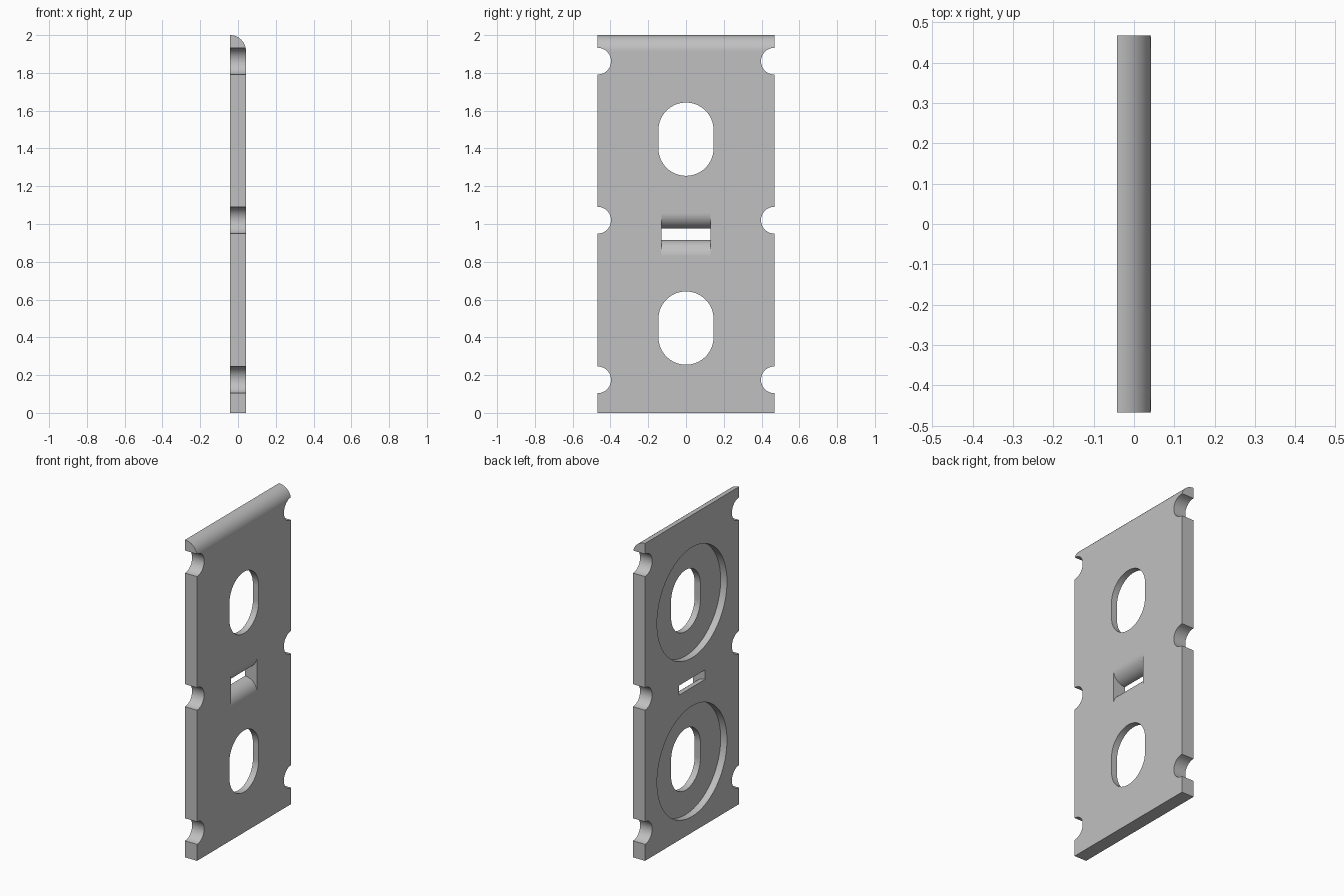
import bpy, bmesh
from math import sin, cos, pi, radians

if "Cube" in bpy.data.objects:
    bpy.data.objects.remove(bpy.data.objects["Cube"], do_unlink=True)

T = 0.042            # half thickness
W = 0.468            # half width
R = 2 * T            # edge rounding spans the whole thickness
OVER = 0.03          # cutter overshoot

grey = bpy.data.materials.new("plain grey")
grey.use_nodes = True
colour = (0.53, 0.53, 0.53, 1)
grey.diffuse_color = colour
grey.node_tree.nodes["Principled BSDF"].inputs["Base Color"].default_value = colour


def arc(cu, cv, r, start, end, steps):
    """Points on an arc, angles in degrees."""
    angles = [radians(start + (end - start) * i / steps) for i in range(steps + 1)]
    return [(cu + r * cos(a), cv + r * sin(a)) for a in angles]


def prism(name, profile, axis, lo, hi):
    """Extrude a closed profile along x (profile is y, z) or y (profile is x, z)."""
    place = (lambda u, v, d: (d, u, v)) if axis == "x" else (lambda u, v, d: (u, d, v))
    bm = bmesh.new()
    face = bm.faces.new([bm.verts.new(place(u, v, lo)) for u, v in profile])
    new = bmesh.ops.extrude_face_region(bm, geom=[face])["geom"]
    shift = place(0, 0, hi - lo)
    bmesh.ops.translate(bm, vec=shift, verts=[g for g in new if isinstance(g, bmesh.types.BMVert)])
    bmesh.ops.recalc_face_normals(bm, faces=bm.faces)
    mesh = bpy.data.meshes.new(name)
    bm.to_mesh(mesh)
    bm.free()
    mesh.materials.append(grey)
    obj = bpy.data.objects.new(name, mesh)
    bpy.context.collection.objects.link(obj)
    return obj


# Plate with one rounded top edge
plate = prism("plate", [(-T, 0), (T, 0)] + arc(-T, 2 - R, R, 0, 90, 16), "y", -W, W)
cutters = []

# Oblong holes with round recesses behind them
for z in (0.449, 1.449):
    oblong = arc(0, z + 0.048, 0.146, 0, 180, 32) + arc(0, z - 0.048, 0.146, 180, 360, 32)
    cutters.append(prism("oblong_hole_cutter", oblong, "x", -T - OVER, T + OVER))
    disc = arc(0, z, 0.348, 0, 360, 80)[:-1]
    cutters.append(prism("recess_cutter", disc, "x", -T - OVER, 0.002))

# Half-round notches along both side edges
for z in (0.175, 1.02, 1.862):
    for side in (-1, 1):
        circle = arc(side * W, z, 0.071, 0, 360, 48)[:-1]
        cutters.append(prism("notch_cutter", circle, "x", -T - OVER, T + OVER))

# Central slot whose long edges flare out in rounded lips
low, high = 0.915, 0.975
slot = ([(-T - OVER, low)] + arc(-T, low - R, R, 90, 0, 16) + [(T + OVER, low - R)]
        + [(T + OVER, high + R)] + arc(-T, high + R, R, 0, -90, 16) + [(-T - OVER, high)])
cutters.append(prism("slot_cutter", slot, "y", -0.13, 0.13))

# Cut everything, then discard the cutters
bpy.ops.object.select_all(action="DESELECT")
plate.select_set(True)
bpy.context.view_layer.objects.active = plate
for cutter in cutters:
    cutter.hide_render = True
    cut = plate.modifiers.new("cut", "BOOLEAN")
    cut.operation, cut.solver, cut.object = "DIFFERENCE", "EXACT", cutter
    bpy.ops.object.modifier_apply(modifier=cut.name)
    bpy.data.objects.remove(cutter, do_unlink=True)

# Smooth curves, crisp edges, flat main faces
bpy.ops.object.shade_smooth_by_angle(angle=radians(30))
weighted = plate.modifiers.new("flat_faces", "WEIGHTED_NORMAL")
weighted.keep_sharp = True
